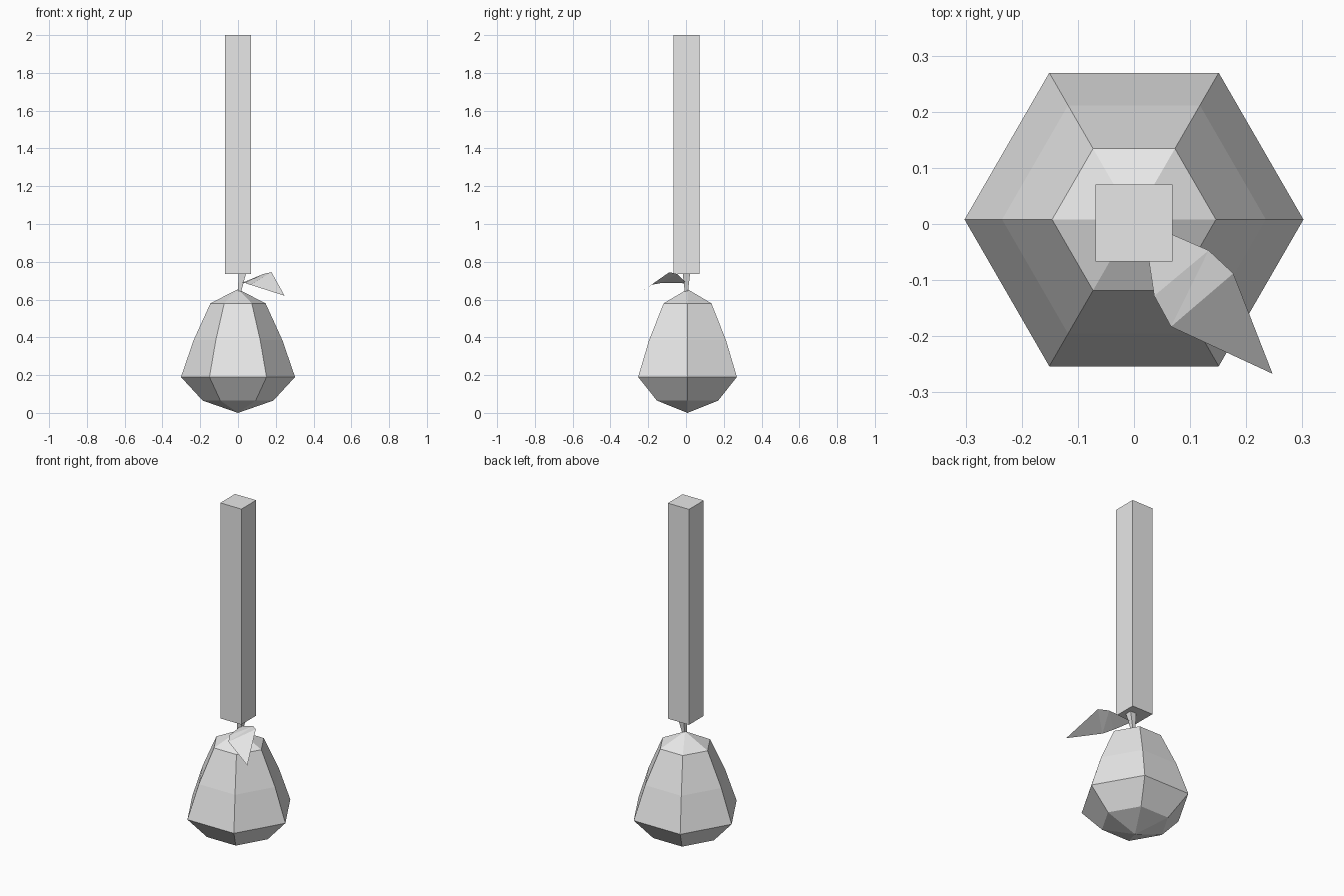
import bpy, bmesh, math

if "Cube" in bpy.data.objects:
    bpy.data.objects.remove(bpy.data.objects["Cube"])

# One plain grey for every part
grey = bpy.data.materials.new("plain grey")
grey.diffuse_color = (0.8, 0.8, 0.8, 1)
grey.use_nodes = True
grey.node_tree.nodes["Principled BSDF"].inputs["Base Color"].default_value = grey.diffuse_color


def make_part(name, bm, closed=True):
    if closed:
        bmesh.ops.recalc_face_normals(bm, faces=bm.faces)
    mesh = bpy.data.meshes.new(name)
    bm.to_mesh(mesh)
    bm.free()
    mesh.materials.append(grey)
    obj = bpy.data.objects.new(name, mesh)
    bpy.context.collection.objects.link(obj)
    return obj


def loft(name, rings, sides, start=0.0):
    """Skin rings given as (x, y, z, radius); radius 0 makes a point."""
    bm = bmesh.new()
    loops = []
    for x, y, z, r in rings:
        if r == 0:
            loops.append([bm.verts.new((x, y, z))] * sides)
        else:
            angles = [start + math.tau * i / sides for i in range(sides)]
            loops.append([bm.verts.new((x + r * math.cos(a), y + r * math.sin(a), z))
                          for a in angles])
    for low, high in zip(loops, loops[1:]):
        for i in range(sides):
            j = (i + 1) % sides
            quad = [low[i], low[j], high[j], high[i]]
            bm.faces.new(list(dict.fromkeys(quad)))
    # Cap open ends
    for end in (loops[0], loops[-1]):
        if len(set(end)) > 2:
            bm.faces.new(end)
    return make_part(name, bm)


# Six-sided pear-shaped fruit body
CY = 0.008
profile = [(0.0, 0), (0.065, 0.187), (0.19, 0.302),
           (0.385, 0.235), (0.58, 0.146), (0.655, 0)]
loft("fruit_body", [(0, CY, z, r) for z, r in profile], 6)

# Leaning stem that widens towards the top
loft("stem", [(0.008, 0.002, 0.64, 0.012), (0.023, 0.002, 0.74, 0.028)], 4, math.pi / 4)

# Tall square post
half = 0.0685
loft("post", [(0, 0.002, z, half * math.sqrt(2)) for z in (0.735, 2.0)], 4, math.pi / 4)

# Folded single-sheet leaf
bm = bmesh.new()
base, side_a, side_b, tip, edge_b, edge_a = [bm.verts.new(p) for p in (
    (0.016, 0.004, 0.686), (0.133, -0.047, 0.735), (0.177, -0.088, 0.745),
    (0.247, -0.267, 0.62), (0.066, -0.183, 0.678), (0.036, -0.128, 0.688))]
for face in ((base, edge_a, side_a), (edge_a, edge_b, side_a),
             (side_a, edge_b, side_b), (side_b, edge_b, tip)):
    bm.faces.new(face)
make_part("leaf", bm, closed=False)
